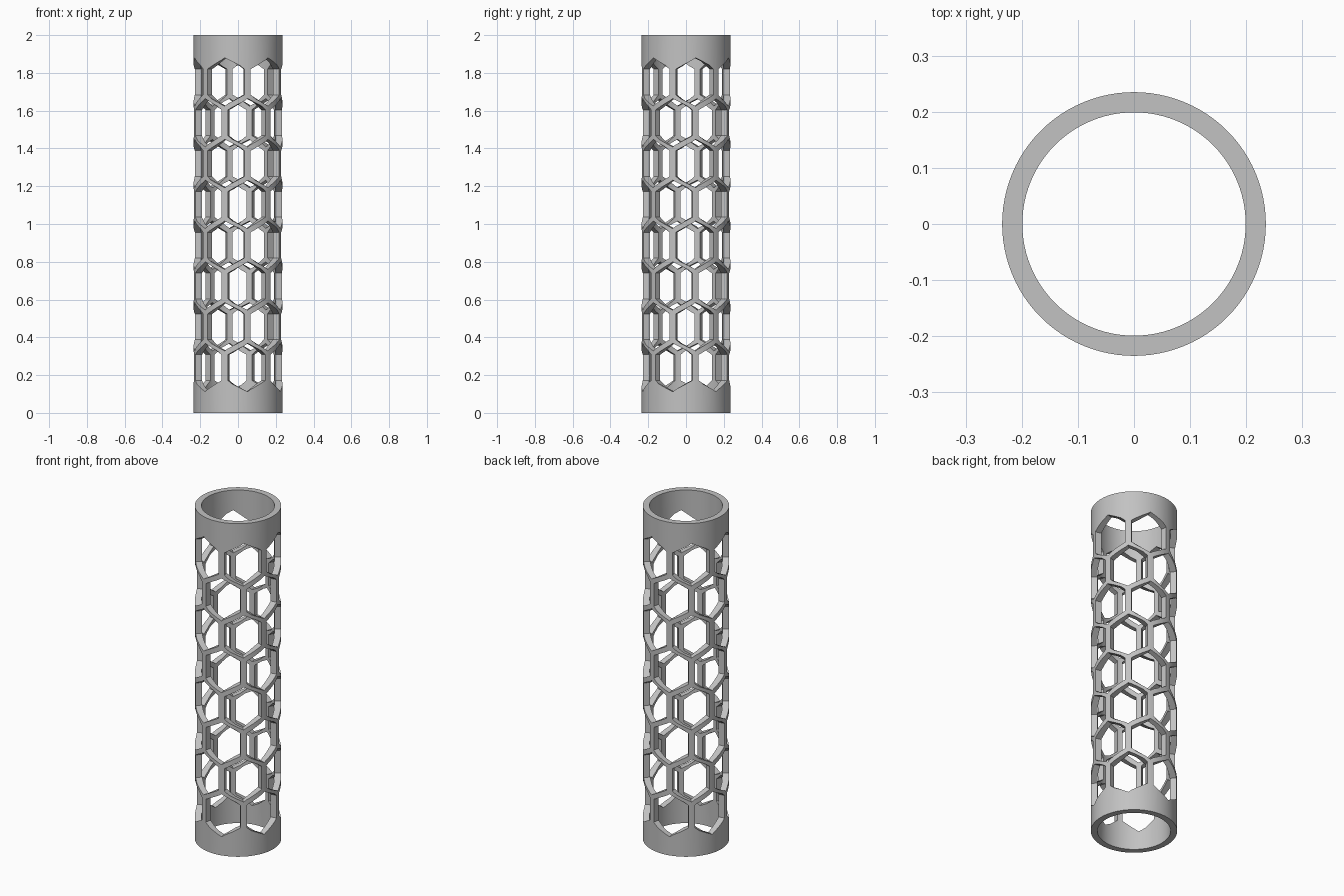
import bpy, bmesh, math
from mathutils import Matrix, Vector

cube = bpy.data.objects.get("Cube")
if cube:
    bpy.data.objects.remove(cube, do_unlink=True)

OUTER, INNER, HEIGHT = 0.235, 0.199, 2.0
ROWS, AROUND, PITCH = 8, 6, 0.216
STEP = math.tau / AROUND
PHASE = math.radians(12.5)     # turn of the lowest row from the front
MIDDLE = 0.996                 # height of the middle of the pattern
HALF_WIDTH = math.tan(math.radians(25.8))   # half width of a hole per unit of radius
SIDE, TIP = 0.068, 0.128       # half heights of a hole at its sides and tips

grey = bpy.data.materials.new("plain grey")
grey.use_nodes = True
colour = (0.54, 0.54, 0.54, 1)
grey.diffuse_color = colour
grey.node_tree.nodes["Principled BSDF"].inputs["Base Color"].default_value = colour


def add_object(name, bm):
    bmesh.ops.recalc_face_normals(bm, faces=bm.faces)
    mesh = bpy.data.meshes.new(name)
    bm.to_mesh(mesh)
    bm.free()
    mesh.materials.append(grey)
    obj = bpy.data.objects.new(name, mesh)
    bpy.context.collection.objects.link(obj)
    return obj


# Plain tube: a wall section spun around the axis
bm = bmesh.new()
corners = [(OUTER, 0), (OUTER, HEIGHT), (INNER, HEIGHT), (INNER, 0)]
verts = [bm.verts.new((r, 0, z)) for r, z in corners]
edges = [bm.edges.new((verts[i], verts[(i + 1) % 4])) for i in range(4)]
bmesh.ops.spin(bm, geom=verts + edges, cent=(0, 0, 0), axis=(0, 0, 1),
               angle=math.tau, steps=96, use_merge=False)
bmesh.ops.remove_doubles(bm, verts=bm.verts, dist=1e-5)
tube = add_object("honeycomb_tube", bm)


# Hexagonal cutters that widen outward, in staggered rows
def add_cutter(bm, angle, z):
    turn = Matrix.Rotation(angle, 3, "Z")
    outline = [(0, TIP), (-1, SIDE), (-1, -SIDE), (0, -TIP), (1, -SIDE), (1, SIDE)]
    near, far = [
        [bm.verts.new(turn @ Vector((s * HALF_WIDTH * d, -d, z + h))) for s, h in outline]
        for d in (0.17, 0.25)]
    bm.faces.new(near)
    bm.faces.new(far[::-1])
    for i in range(6):
        j = (i + 1) % 6
        bm.faces.new((near[j], near[i], far[i], far[j]))


bm = bmesh.new()
for row in range(ROWS):
    z = MIDDLE + (row - (ROWS - 1) / 2) * PITCH
    for n in range(AROUND):
        add_cutter(bm, PHASE + (n + 0.5 * (row % 2)) * STEP, z)
cutter = add_object("hole_cutter", bm)
cutter.hide_render = True

# Cut the holes, then drop the helper
cut = tube.modifiers.new("holes", "BOOLEAN")
cut.operation = "DIFFERENCE"
cut.solver = "EXACT"
cut.object = cutter
bpy.ops.object.select_all(action="DESELECT")
tube.select_set(True)
bpy.context.view_layer.objects.active = tube
bpy.ops.object.modifier_apply(modifier=cut.name)
bpy.data.objects.remove(cutter, do_unlink=True)
bpy.ops.object.shade_smooth_by_angle(angle=math.radians(30))
